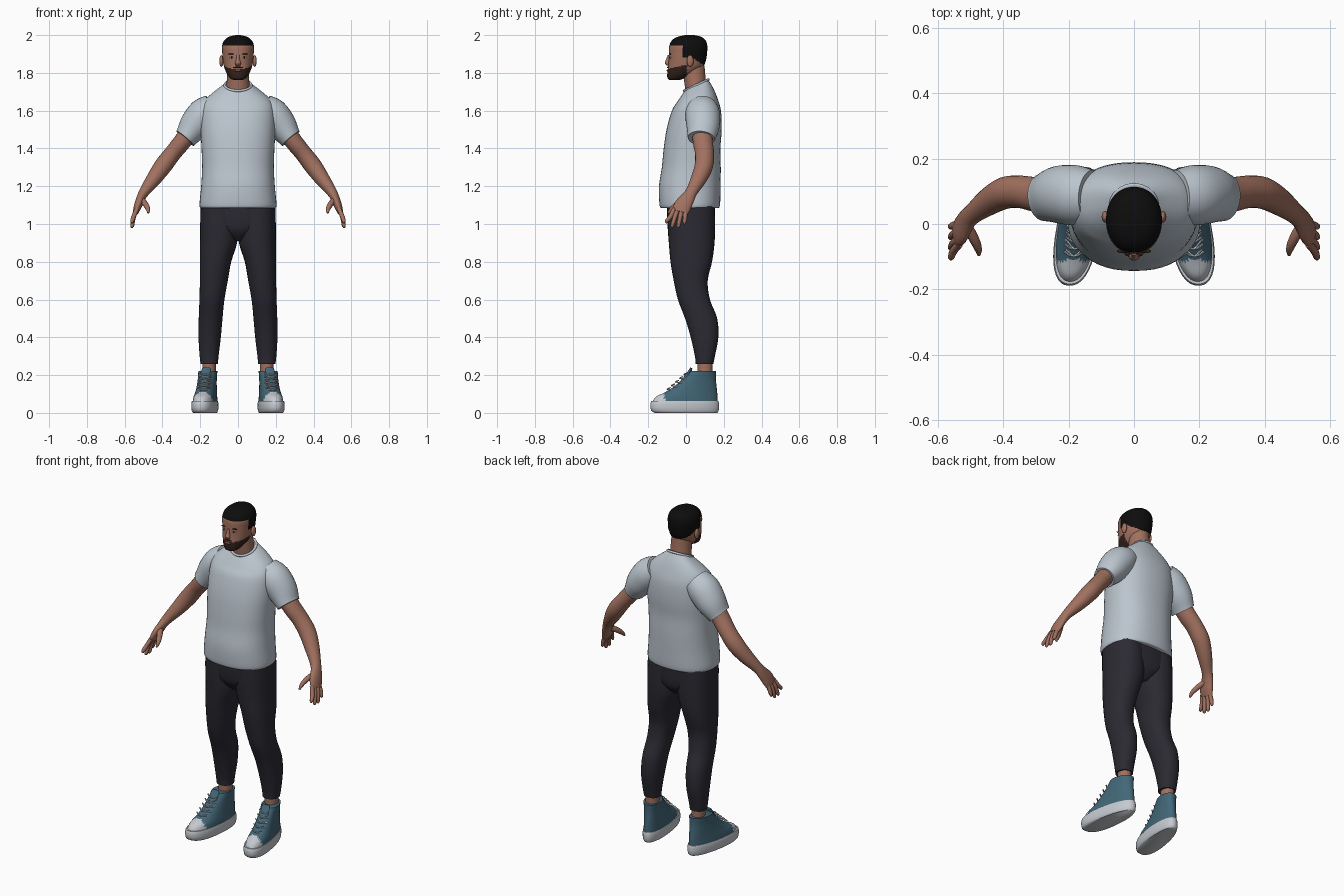
import bpy, bmesh, math
from mathutils import Vector


def material(name, rgb):
    m = bpy.data.materials.new(name)
    m.diffuse_color = (*rgb, 1)
    return m


SKIN = material("skin", (0.36, 0.165, 0.115))
SHIRT = material("shirt_grey", (0.50, 0.56, 0.62))
PANTS = material("charcoal", (0.024, 0.023, 0.032))
SHOE = material("shoe_blue", (0.055, 0.135, 0.185))
WHITE = material("off_white", (0.56, 0.59, 0.63))
HAIR = material("hair_black", (0.004, 0.004, 0.004))
BEARD = material("beard_brown", (0.03, 0.015, 0.010))
LIPS = material("lips", (0.25, 0.09, 0.07))


def spline(p, i, t):
    """Smooth interpolation between ring i and ring i + 1."""
    a, b, c, d = (p[max(0, min(len(p) - 1, i + k))] for k in (-1, 0, 1, 2))
    return [0.5 * (2 * w + (y - v) * t + (2 * v - 5 * w + 4 * y - z) * t * t
                   + (3 * w - v - 3 * y + z) * t ** 3)
            for v, w, y, z in zip(a, b, c, d)]


def loft(name, rings, mats, upright=True, n=32, steps=4, power=2.0, egg=0.0,
         mirror=False, rule=None, warp=None):
    """Skin rings (x, y, z, radius a, radius b, tilt); rule picks face colours."""
    rings = [tuple(r) + (0,) * (6 - len(r)) for r in rings]
    path = [spline(rings, i, s / steps)
            for i in range(len(rings) - 1) for s in range(steps)] + [list(rings[-1])]
    bm = bmesh.new()
    loops = []
    for k, (x, y, z, ra, rb, tilt) in enumerate(path):
        u, v = Vector((1, 0, 0)), Vector((0, 1, 0))
        if not upright:
            t = Vector(path[min(k + 1, len(path) - 1)][:3]) - Vector(path[max(k - 1, 0)][:3])
            t.normalize()
            v = (v - t * v.dot(t)).normalized()
            u = v.cross(t)
        loop = []
        for j in range(n):
            a = 2 * math.pi * j / n
            c, s = math.cos(a), math.sin(a)
            c2 = math.copysign(abs(c) ** (2 / power), c)
            s2 = math.copysign(abs(s) ** (2 / power), s)
            p = Vector((x, y, z)) + u * ra * c2 * (1 - egg * s) + v * rb * s2
            p.z += tilt * s
            loop.append(bm.verts.new(warp(p) if warp else p))
        loops.append(loop)
    for a, b in zip(loops, loops[1:]):
        for j in range(n):
            bm.faces.new((a[j], a[(j + 1) % n], b[(j + 1) % n], b[j]))
    bm.faces.new(loops[0][::-1])
    bm.faces.new(loops[-1])
    bmesh.ops.recalc_face_normals(bm, faces=bm.faces)
    if rule:
        for f in bm.faces:
            f.material_index = rule(f.calc_center_median())
    return finish(name, bm, mats, mirror)


def finish(name, bm, mats, mirror):
    me = bpy.data.meshes.new(name)
    bm.to_mesh(me)
    bm.free()
    for m in mats:
        me.materials.append(m)
    ob = bpy.data.objects.new(name, me)
    bpy.context.collection.objects.link(ob)
    if mirror:
        ob.modifiers.new("mirror", 'MIRROR').use_clip = False
    return ob


def ball(name, loc, size, mat, mirror=False):
    bm = bmesh.new()
    bmesh.ops.create_uvsphere(bm, u_segments=16, v_segments=10, radius=1)
    for v in bm.verts:
        v.co = Vector(a * b + c for a, b, c in zip(v.co, size, loc))
    return finish(name, bm, [mat], mirror)


# Shirt body, collar and sleeves
loft("shirt_body", [(0, .02, 1.085, .195, .150), (0, .02, 1.10, .204, .160),
                    (0, .02, 1.20, .195, .163), (0, .028, 1.30, .190, .156),
                    (0, .032, 1.40, .193, .150), (0, .043, 1.50, .198, .146),
                    (0, .055, 1.60, .195, .130), (0, .060, 1.655, .175, .107, .01),
                    (0, .060, 1.70, .125, .084, .02), (0, .055, 1.735, .072, .062, .03)],
     [SHIRT], n=48, power=2.3)
bpy.ops.mesh.primitive_torus_add(major_radius=.07, minor_radius=.007, major_segments=32,
                                 minor_segments=8, location=(0, .055, 1.735),
                                 rotation=(math.radians(25), 0, 0))
collar = bpy.context.object
collar.name = "shirt_collar"
collar.data.materials.append(SHIRT)
loft("sleeve", [(.13, .085, 1.615, .075, .080), (.18, .088, 1.58, .088, .092),
                (.23, .090, 1.52, .082, .088), (.268, .083, 1.468, .064, .076),
                (.280, .081, 1.453, .060, .072)], [SHIRT], upright=False, mirror=True)

# Arms, palms and digits
loft("arm", [(.24, .085, 1.51, .048, .055), (.30, .09, 1.43, .047, .053),
             (.345, .098, 1.375, .045, .050), (.395, .095, 1.31, .047, .049),
             (.445, .068, 1.24, .040, .042), (.495, .030, 1.172, .028, .032),
             (.515, .008, 1.135, .023, .038), (.530, -.018, 1.095, .021, .046),
             (.542, -.030, 1.062, .015, .042)], [SKIN], upright=False, n=24, mirror=True)
for finger, y0, y1, z1 in (("index", -.062, -.102, 1.005), ("middle", -.043, -.072, .982),
                           ("ring", -.020, -.040, .980), ("little", -.001, -.008, 1.000)):
    loft(finger + "_finger", [(.535, y0, 1.08, .012, .012), (.552, (y0 + y1) / 2, 1.04, .012, .012),
                              (.560, y1, z1 + .01, .010, .010), (.558, y1, z1, .004, .004)],
         [SKIN], upright=False, n=10, steps=3, mirror=True)
loft("thumb", [(.512, -.005, 1.13, .016, .018), (.490, -.045, 1.105, .015, .016),
               (.477, -.075, 1.08, .012, .012), (.475, -.095, 1.058, .005, .005)],
     [SKIN], upright=False, n=10, steps=3, mirror=True)

# Trousers
loft("trouser_leg", [(.152, .098, .26, .046, .047), (.153, .10, .30, .050, .053),
                     (.150, .098, .40, .059, .073), (.145, .080, .50, .063, .085),
                     (.138, .042, .60, .066, .085), (.128, .025, .70, .074, .090),
                     (.119, .028, .80, .083, .110), (.103, .030, .90, .098, .121),
                     (.100, .028, 1.0, .100, .126), (.099, .025, 1.12, .098, .126)],
     [PANTS], power=2.2, mirror=True)
loft("trouser_seat", [(0, .03, .91, .03, .07), (0, .03, .95, .10, .108),
                      (0, .028, 1.0, .175, .124), (0, .025, 1.12, .195, .128)],
     [PANTS], power=2.4)

# Ankles
loft("ankle", [(.153, .10, .18, .036, .04), (.153, .10, .28, .036, .04)],
     [SKIN], n=20, mirror=True)


# Shoes, toes turned slightly outwards
def splay(p):
    p.x += .157 + (.10 - p.y) * .14
    return p


def shoe_ring(z, front, back, rx):
    return (0, (front + back) / 2, z, rx, (back - front) / 2)


loft("shoe_sole", [shoe_ring(0, -.165, .165, .056), shoe_ring(.012, -.185, .173, .063),
                   shoe_ring(.045, -.189, .175, .065), shoe_ring(.062, -.184, .171, .062)],
     [WHITE], n=40, steps=2, power=2.3, egg=.14, mirror=True, warp=splay)
loft("shoe_upper", [shoe_ring(.055, -.180, .168, .060), shoe_ring(.085, -.160, .167, .057),
                    shoe_ring(.11, -.110, .165, .053), shoe_ring(.14, -.063, .162, .050),
                    shoe_ring(.18, -.018, .158, .048), shoe_ring(.222, .022, .158, .049)],
     [SHOE, WHITE], n=40, power=2.2, egg=.1, mirror=True, warp=splay,
     rule=lambda c: int(c.y < -.112))
loft("shoe_tongue", [(0, -.005, .18, .026, .012), (0, .018, .215, .027, .010),
                     (0, .028, .238, .022, .006)], [SHOE], upright=False, n=16,
     mirror=True, warp=splay)
for i in range(5):
    y, z = -.095 + i * .022, .119 + i * .0195
    for side in (-1, 1):
        loft("shoe_lace", [(-.032 * side, y + .028, z, .0035, .0035),
                           (0, y - .004, z + .006, .0035, .0035),
                           (.032 * side, y + .012, z + .014, .0035, .0035)],
             [WHITE], upright=False, n=6, steps=3, mirror=True, warp=splay)

# Neck and head
loft("neck", [(0, .06, 1.66, .068, .058), (0, .052, 1.72, .062, .057),
              (0, .045, 1.78, .058, .058), (0, .04, 1.84, .055, .058)], [SKIN], n=28)


def head_colour(c):
    if c.y < -.02:
        hairline = 1.945
    elif c.y < .03:
        hairline = 1.885
    else:
        hairline = 1.878 - .6 * (c.y - .035)
    if c.z > hairline:
        return 1
    return 2 if c.y < .005 and c.z < 1.822 + .22 * (c.y + .09) else 0


head_rings = [(1.762, -.086, -.035, .022), (1.772, -.098, -.005, .042),
              (1.80, -.099, .050, .061), (1.83, -.095, .088, .073),
              (1.86, -.092, .104, .079), (1.90, -.091, .111, .083),
              (1.94, -.089, .113, .085), (1.97, -.076, .105, .074),
              (1.99, -.047, .083, .050), (2.0, -.005, .045, .014)]
loft("head", [shoe_ring(z, f, b, w) for z, f, b, w in head_rings], [SKIN, HAIR, BEARD],
     n=72, steps=7, power=2.15, rule=head_colour)

# Facial features
loft("nose", [(0, -.088, 1.895, .008, .008), (0, -.096, 1.870, .010, .010),
              (0, -.100, 1.852, .016, .012), (0, -.094, 1.840, .012, .008)], [SKIN], n=16)
ball("ear", (.088, .022, 1.863), (.011, .018, .031), SKIN, True)
ball("eye", (.033, -.0835, 1.882), (.012, .005, .005), WHITE, True)
ball("iris", (.033, -.0865, 1.882), (.005, .003, .005), HAIR, True)
ball("eyebrow", (.034, -.083, 1.900), (.019, .006, .0035), BEARD, True)
ball("moustache", (0, -.095, 1.829), (.027, .005, .004), BEARD)
ball("mouth", (0, -.097, 1.813), (.020, .006, .006), LIPS)

# Smooth shading with crisp edges kept
bpy.ops.object.select_all(action='SELECT')
bpy.context.view_layer.objects.active = collar
bpy.ops.object.shade_smooth_by_angle(angle=math.radians(50))
